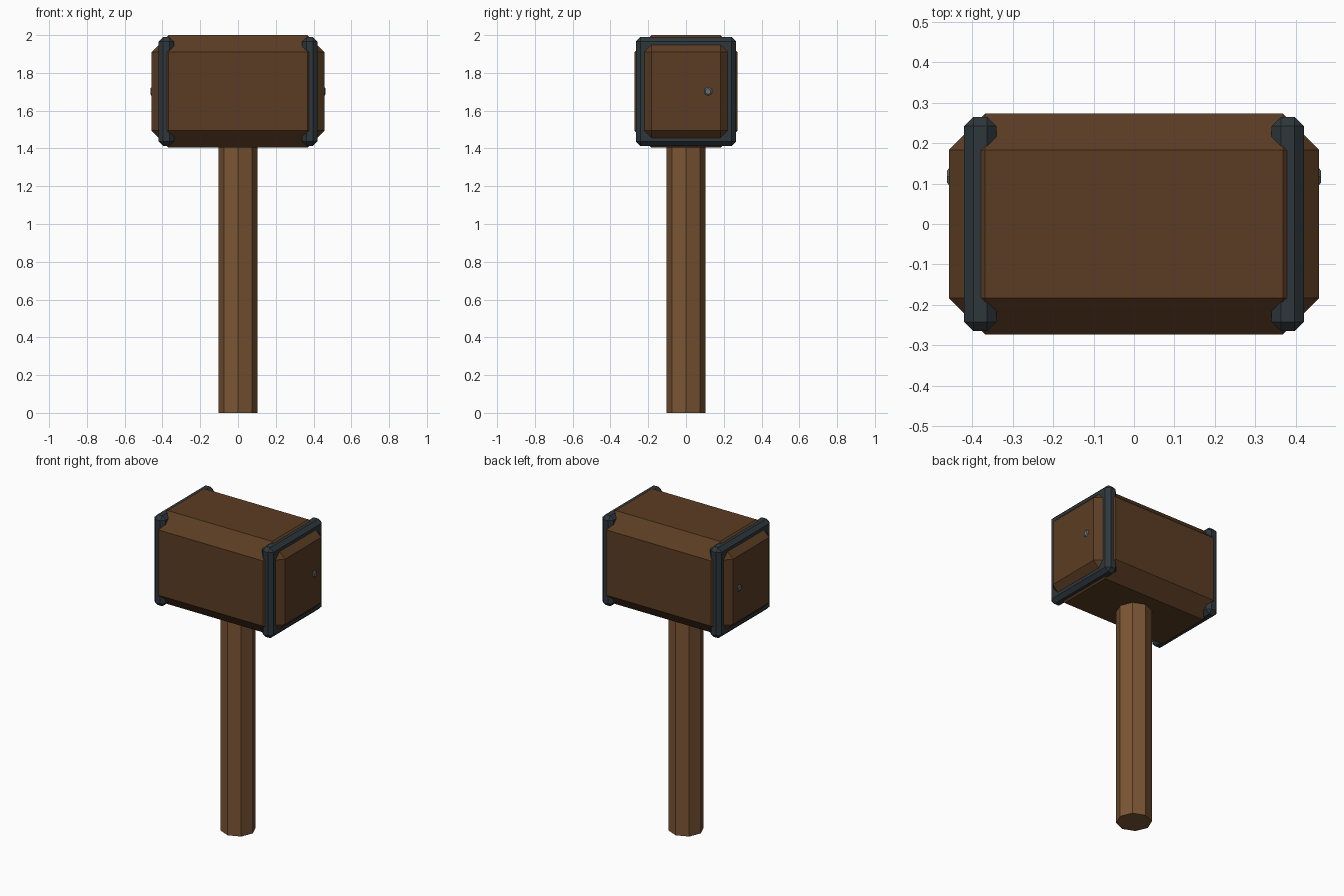
import bpy, bmesh
from math import pi
from mathutils import Matrix

if "Cube" in bpy.data.objects:
    bpy.data.objects.remove(bpy.data.objects["Cube"])

HEAD_Z = 1.702


def material(name, rgb):
    m = bpy.data.materials.new(name)
    m.diffuse_color = (*rgb, 1)
    m.use_nodes = True
    m.node_tree.nodes["Principled BSDF"].inputs["Base Color"].default_value = m.diffuse_color
    return m


def add_object(name, bm, mat, location):
    mesh = bpy.data.meshes.new(name)
    bm.to_mesh(mesh)
    bm.free()
    mesh.materials.append(mat)
    obj = bpy.data.objects.new(name, mesh)
    obj.location = location
    bpy.context.collection.objects.link(obj)
    return obj


def chamfered_box(name, size, chamfer, mat, location):
    bm = bmesh.new()
    bmesh.ops.create_cube(bm, size=1)
    bmesh.ops.scale(bm, vec=size, verts=bm.verts)
    bmesh.ops.bevel(bm, geom=bm.edges[:], offset=chamfer, segments=1,
                    affect='EDGES', profile=0.5)
    return add_object(name, bm, mat, location)


def prism(name, sides, r1, r2, depth, matrix, mat, location):
    bm = bmesh.new()
    bmesh.ops.create_cone(bm, cap_ends=True, segments=sides, radius1=r1,
                          radius2=r2, depth=depth, matrix=matrix)
    return add_object(name, bm, mat, location)


dark_wood = material("dark_wood", (0.105, 0.046, 0.017))
light_wood = material("light_wood", (0.20, 0.092, 0.035))
iron = material("iron", (0.028, 0.039, 0.046))
steel = material("steel", (0.14, 0.16, 0.17))

# Wooden head with wide chamfers
chamfered_box("head", (0.916, 0.546, 0.596), 0.09, dark_wood, (0, 0, HEAD_Z))

# Octagonal handle, its top sunk into the head
prism("handle", 8, 0.104, 0.104, 1.5, Matrix(), light_wood, (0, 0, 0.75))

# Iron band and a six-sided rivet at each end
for side, s in (("left", -1), ("right", 1)):
    chamfered_box(side + "_band", (0.08, 0.53, 0.576), 0.023, iron,
                  (s * 0.38, 0, HEAD_Z))
    turn = Matrix.Rotation(s * pi / 2, 4, 'Y') @ Matrix.Rotation(pi / 2, 4, 'Z')
    prism(side + "_rivet", 6, 0.034, 0.016, 0.012, turn, steel,
          (s * 0.457, 0.117, HEAD_Z))
